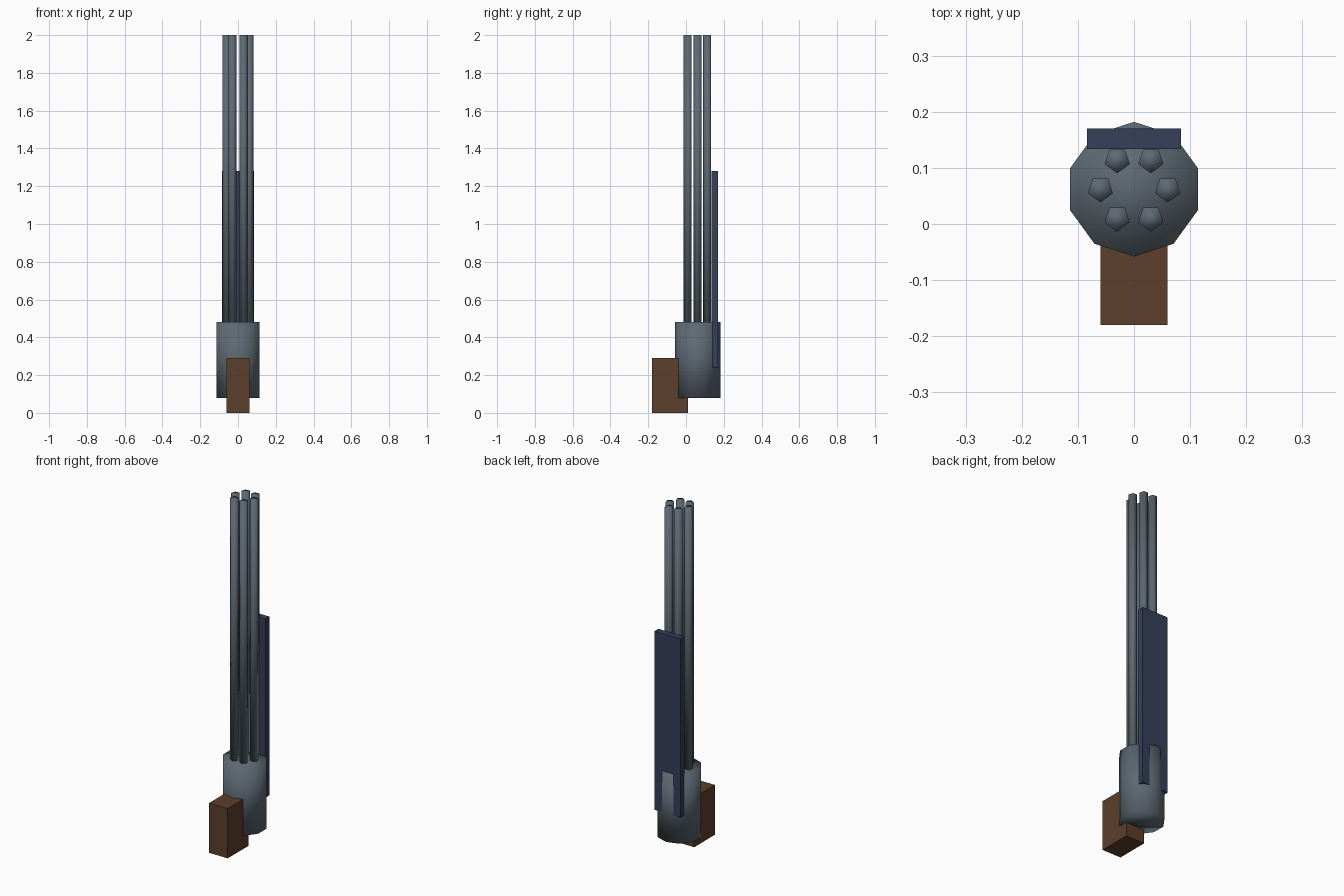
import bpy
from math import cos, sin, pi, radians

if "Cube" in bpy.data.objects:
    bpy.data.objects.remove(bpy.data.objects["Cube"])


def material(name, rgb):
    m = bpy.data.materials.new(name)
    m.diffuse_color = (*rgb, 1.0)
    m.use_nodes = True
    m.node_tree.nodes["Principled BSDF"].inputs["Base Color"].default_value = m.diffuse_color
    return m


STEEL = material("steel", (0.11, 0.14, 0.17))
NAVY = material("navy", (0.035, 0.05, 0.10))
WOOD = material("wood", (0.11, 0.05, 0.025))


def box(name, lo, hi, mat):
    centre = [(a + b) / 2 for a, b in zip(lo, hi)]
    bpy.ops.mesh.primitive_cube_add(size=1, location=centre)
    ob = bpy.context.object
    ob.name = name
    ob.scale = [b - a for a, b in zip(lo, hi)]
    bpy.ops.object.transform_apply(location=False, rotation=False, scale=True)
    ob.data.materials.append(mat)
    return ob


def prism(name, sides, radius, x, y, z0, z1, turn, mat):
    bpy.ops.mesh.primitive_cylinder_add(
        vertices=sides, radius=radius, depth=z1 - z0,
        location=(x, y, (z0 + z1) / 2), rotation=(0, 0, turn))
    ob = bpy.context.object
    ob.name = name
    # soft normals run over the rims as well
    bpy.ops.object.shade_smooth()
    ob.data.materials.append(mat)
    return ob


AXIS_Y = 0.062

# Ten-sided housing
prism("housing", 10, 0.12, 0, AXIS_Y, 0.08, 0.48, 0, STEEL)

# Ring of six five-sided barrels, one corner facing the front
for i in range(6):
    a = radians(60 * i)
    prism(f"barrel_{i + 1}", 5, 0.0235, 0.06 * cos(a), AXIS_Y + 0.06 * sin(a),
          0.46, 2.0, pi, STEEL)

# Flat rear plate and wooden grip block
box("rear_plate", (-0.084, 0.134, 0.24), (0.084, 0.17, 1.28), NAVY)
box("grip", (-0.06, -0.18, 0.0), (0.06, 0.01, 0.29), WOOD)
